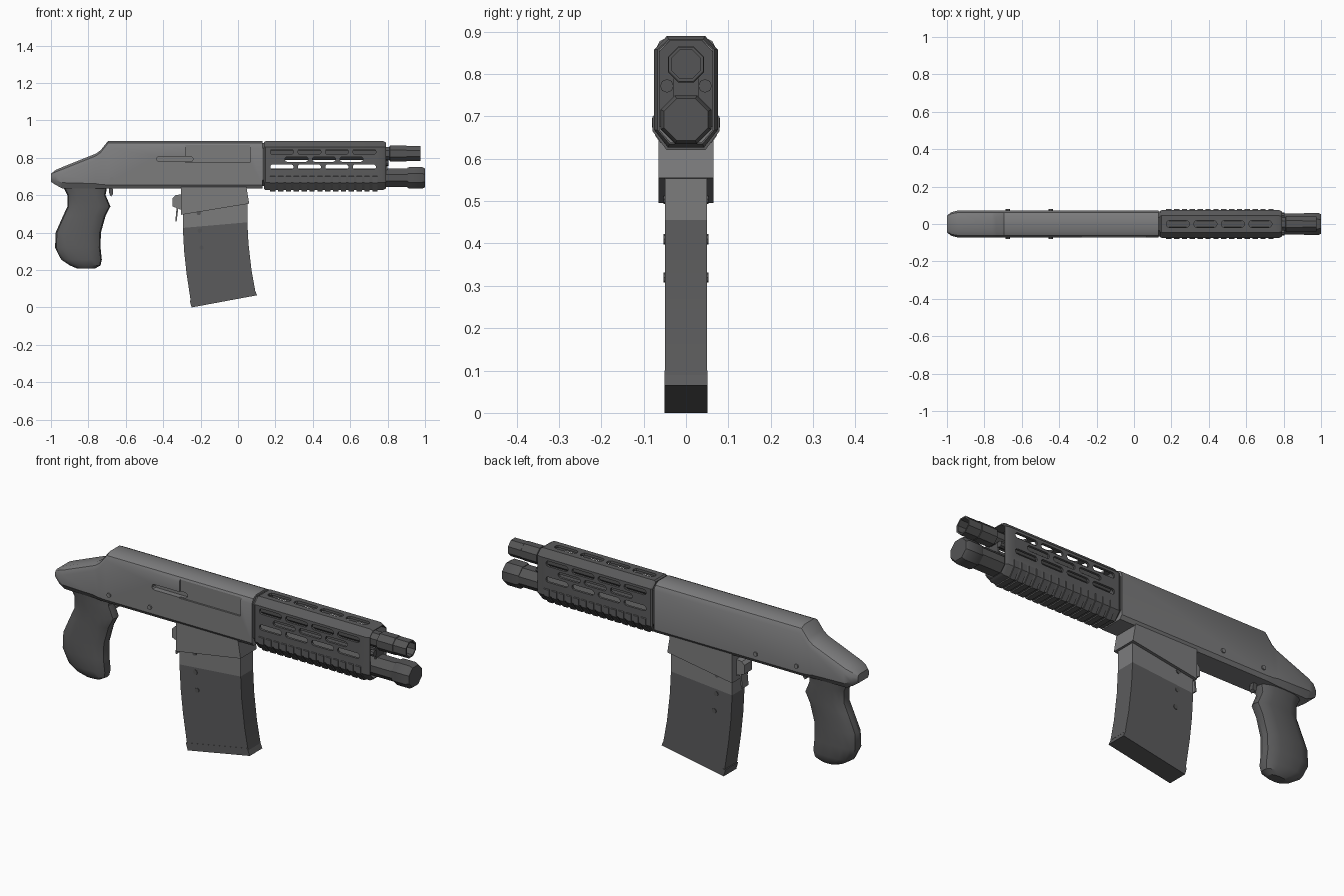
import bpy, bmesh, math
from mathutils import Vector

cube = bpy.data.objects.get("Cube")
if cube:
    bpy.data.objects.remove(cube, do_unlink=True)


def material(name, value):
    m = bpy.data.materials.new(name)
    m.use_nodes = True
    col = (value, value, value * 1.02, 1)
    m.diffuse_color = col
    m.node_tree.nodes["Principled BSDF"].inputs["Base Color"].default_value = col
    return m


LIGHT = material("receiver grey", 0.2)
DARK = material("dark polymer", 0.105)
STEEL = material("dark steel", 0.09)


def loft(name, rings, mat):
    """Skin equal-sized rings and cap both ends."""
    bm = bmesh.new()
    vs = [[bm.verts.new(p) for p in r] for r in rings]
    n = len(vs[0])
    for a, b in zip(vs, vs[1:]):
        for i in range(n):
            j = (i + 1) % n
            bm.faces.new((a[i], a[j], b[j], b[i]))
    bm.faces.new(vs[0])
    bm.faces.new(vs[-1])
    bmesh.ops.recalc_face_normals(bm, faces=bm.faces)
    me = bpy.data.meshes.new(name)
    bm.to_mesh(me)
    bm.free()
    me.materials.append(mat)
    ob = bpy.data.objects.new(name, me)
    bpy.context.collection.objects.link(ob)
    return ob


def prism(name, profile, y0, y1, mat):
    """Side profile in x, z pushed across y."""
    return loft(name, [[(x, y, z) for x, z in profile] for y in (y0, y1)], mat)


def box(name, x0, x1, y0, y1, z0, z1, mat):
    return prism(name, [(x0, z0), (x1, z0), (x1, z1), (x0, z1)], y0, y1, mat)


def activate(ob):
    bpy.ops.object.select_all(action='DESELECT')
    ob.select_set(True)
    bpy.context.view_layer.objects.active = ob


def join(name, obs):
    activate(obs[0])
    for o in obs:
        o.select_set(True)
    bpy.ops.object.join()
    obs[0].name = name
    return obs[0]


def cut(ob, cutter):
    mod = ob.modifiers.new("cut", 'BOOLEAN')
    mod.operation = 'DIFFERENCE'
    mod.solver = 'EXACT'
    mod.object = cutter
    activate(ob)
    bpy.ops.object.modifier_apply(modifier=mod.name)
    bpy.data.objects.remove(cutter, do_unlink=True)


def oct_ring(x, hw, z0, z1, c):
    """Chamfered rectangle across the x axis."""
    return [(x, hw, z0 + c), (x, hw, z1 - c), (x, hw - c, z1), (x, c - hw, z1),
            (x, -hw, z1 - c), (x, -hw, z0 + c), (x, c - hw, z0), (x, hw - c, z0)]


def slot_outline(x0, x1, mid, r):
    pts = []
    for cx, start in ((x1 - r, -90), (x0 + r, 90)):
        for i in range(6):
            a = math.radians(start + i * 36)
            pts.append((cx + r * math.cos(a), mid + r * math.sin(a)))
    return pts


def pin(name, x, z, hy, r, mat):
    ring = [(x + r * math.cos(i * math.pi / 4), z + r * math.sin(i * math.pi / 4)) for i in range(8)]
    return prism(name, ring, -hy, hy, mat)


# Receiver: sloped tail running into a straight body with rounded shoulders
def receiver_ring(x, zt, zb, hw, c, b):
    half = [(hw - b * 0.7, zb), (hw, zb + b), (hw, zt - c), (hw - c * 0.3, zt - c * 0.35), (hw - c, zt)]
    return [(x, y, z) for y, z in half] + [(x, -y, z) for y, z in reversed(half)]


receiver = loft("receiver", [receiver_ring(*s) for s in (
    (-1.0, .715, .672, .045, .015, .012), (-.975, .735, .655, .064, .03, .025),
    (-.94, .75, .637, .072, .035, .03), (-.76, .822, .637, .073, .035, .025),
    (-.735, .84, .637, .073, .035, .02), (-.695, .89, .637, .073, .035, .018),
    (.13, .89, .637, .073, .035, .018))], LIGHT)
cut(receiver, box("port_cutter", -.28, .065, -.1, -.064, .775, .868, LIGHT))
cut(receiver, prism("slot_cutter", slot_outline(-.435, -.24, .793, .014), -.1, -.045, LIGHT))
loft("receiver_collar", [oct_ring(x, .066, .65, .88, .03) for x in (.12, .15)], STEEL)
for x in (-.675, -.445):
    pin("receiver_pin", x, .685, .08, .011, LIGHT)

# Magazine well collar with a slanted lower edge
prism("magazine_well", [(-.305, .645), (.045, .645), (.06, .555), (-.305, .495)], -.065, .065, LIGHT)
prism("magazine_top", [(-.295, .51), (.05, .56), (.05, .455), (-.295, .425)], -.05, .05, LIGHT)

# Magazine with a gentle forward curve and a base plate
prism("magazine", [(-.295, .425), (.05, .455), (.056, .34), (.072, .2), (.092, .09),
                   (-.252, .03), (-.275, .18), (-.288, .3)], -.05, .05, DARK)
prism("magazine_base", [(.087, .1), (.102, .065), (-.248, 0), (-.258, .036)], -.051, .051, DARK)
for x, z in ((-.21, .505), (-.205, .41), (-.195, .32)):
    pin("magazine_pin", x, z, .053, .012, STEEL)

# Magazine catch
prism("catch_block", [(-.3, .605), (-.335, .6), (-.35, .585), (-.35, .54), (-.3, .52)], -.03, .03, LIGHT)
prism("catch_paddle", [(-.318, .54), (-.328, .54), (-.335, .46), (-.328, .46)], -.025, .025, LIGHT)


# Pistol grip: soft squarish sections stacked downward
def grip_ring(z, x0, x1, hw):
    ring = []
    for i in range(16):
        a = math.tau * i / 16
        c, s = math.cos(a), math.sin(a)
        ring.append(((x0 + x1) / 2 + (x1 - x0) / 2 * math.copysign(abs(c) ** .75, c),
                     hw * math.copysign(abs(s) ** .75, s), z))
    return ring


loft("grip", [grip_ring(*s) for s in (
    (.645, -.935, -.7, .05), (.6, -.912, -.708, .048), (.54, -.912, -.682, .046),
    (.49, -.935, -.708, .046), (.4, -.975, -.733, .048), (.32, -.978, -.735, .05),
    (.255, -.945, -.728, .048), (.225, -.9, -.735, .04), (.208, -.86, -.765, .025))], DARK)
prism("trigger", [(-.69, .64), (-.67, .64), (-.668, .605), (-.678, .594), (-.688, .605)], -.012, .012, STEEL)

# Handguard: hollow chamfered shell with rows of slots
def guard_ring(x, g):
    half = [(.043 + g * .5, .627 - g), (.075 + g, .668), (.075 + g, .858), (.045 + g * .5, .89 + g)]
    return [(x, y, z) for y, z in half] + [(x, -y, z) for y, z in reversed(half)]


guard = loft("handguard", [guard_ring(*s) for s in ((.14, -.006), (.148, 0), (.775, 0), (.79, -.008))], DARK)
cut(guard, loft("bore_cutter", [guard_ring(x, -.012) for x in (.1, .9)], DARK))
cutters = []
for start, count, z in ((.172, 4, .832), (.25, 3, .792), (.172, 4, .751)):
    for i in range(count):
        x = start + i * .147
        cutters.append(prism("slot", slot_outline(x, x + .125, z, .0135), -.1, .1, DARK))
for i in range(4):
    x = .172 + i * .147
    outline = slot_outline(x, x + .125, 0, .018)
    cutters.append(loft("slot", [[(px, py, z) for px, py in outline] for z in (.86, .95)], DARK))
cut(guard, join("slot_cutters", cutters))


# Gripping ribs round the lower half of the handguard
def rib_ring(x):
    half = [(.046, .621), (.079, .665), (.079, .7), (.071, .706)]
    inner = [(.066, .7), (.066, .672), (.04, .634)]
    right = half + inner
    return [(x, y, z) for y, z in half] + [(x, y, z) for y, z in inner] + \
           [(x, -y, z) for y, z in reversed(right)]


ribs = []
for i in range(14):
    x = .172 + i * .042
    ribs.append(loft("rib", [rib_ring(x), rib_ring(x + .028)], DARK))
join("handguard_ribs", ribs)


# Barrel: eight-sided with an open muzzle
def barrel_ring(x, r):
    return oct_ring(x, r, .823 - r, .823 + r, r * .586)


loft("barrel", [barrel_ring(*s) for s in (
    (.12, .036), (.81, .036), (.812, .043), (.9, .043), (.902, .041), (.975, .041),
    (.975, .034), (.88, .034))], STEEL)

# Lower tube with a thicker end cap
loft("lower_tube", [oct_ring(x, .055, .645, .743, .032) for x in (.14, .91)], STEEL)
loft("tube_cap", [oct_ring(*s) for s in (
    (.905, .055, .64, .746, .032), (.915, .06, .635, .75, .034),
    (.985, .06, .635, .75, .034), (1.0, .052, .643, .742, .03))], STEEL)
box("barrel_bracket", .79, .8, -.03, .03, .735, .79, STEEL)

# Small guide rods either side
for y in (-.045, .045):
    ring = [Vector((0, .016 * math.cos(i * math.pi / 4), .016 * math.sin(i * math.pi / 4))) for i in range(8)]
    loft("guide_rod", [[v + Vector((x, y, .772)) for v in ring] for x in (.75, .805)], STEEL)

# Shading: smooth shallow curves, keep hard edges
for ob in list(bpy.context.collection.objects):
    if ob.type == 'MESH':
        activate(ob)
        bpy.ops.object.shade_smooth_by_angle(angle=math.radians(30))
